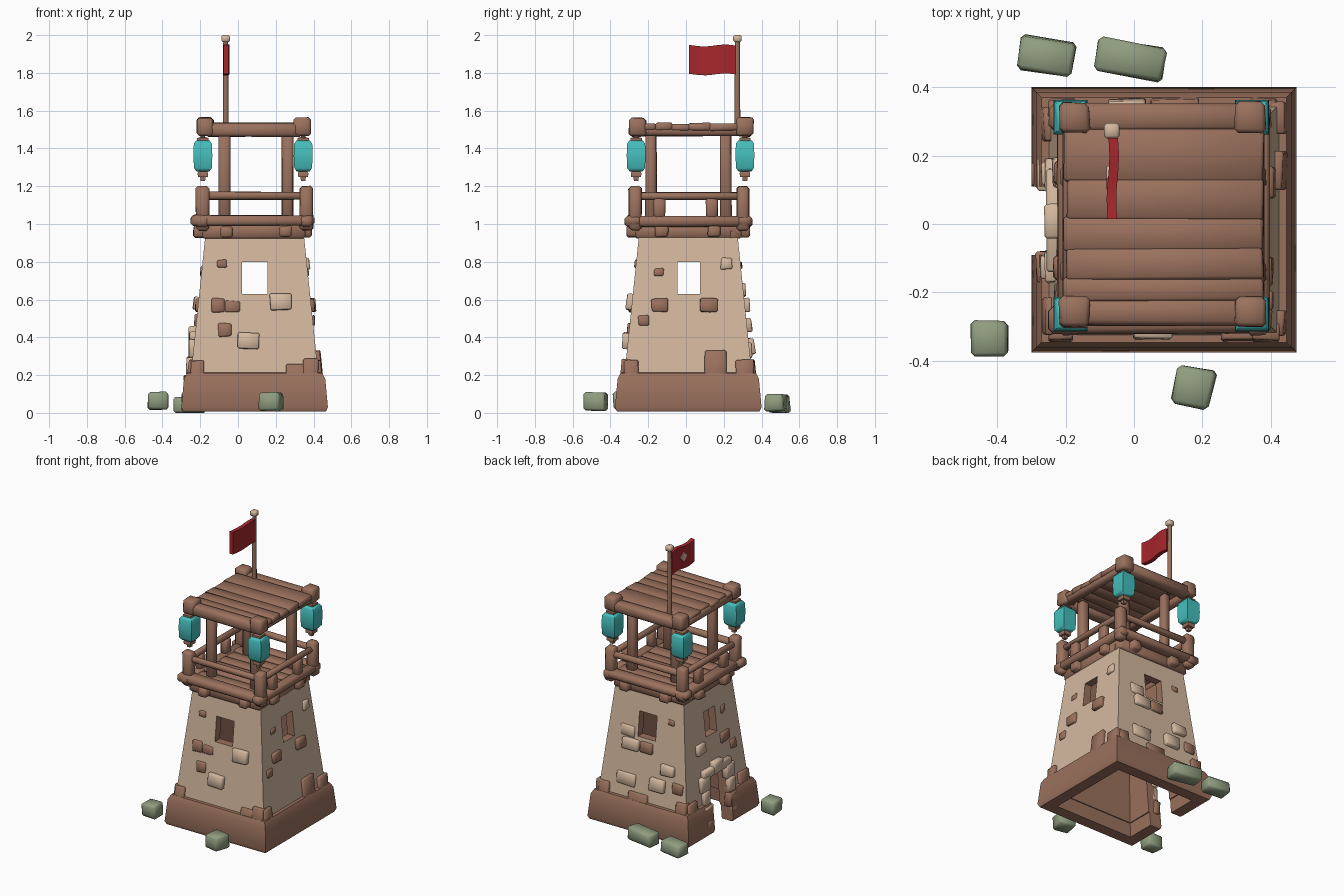
import bpy, bmesh, math, random
from mathutils import Matrix, Vector

random.seed(4)
CX, CY = 0.088, 0.012          # tower axis


def mat(name, rgb):
    m = bpy.data.materials.new(name)
    m.diffuse_color = (*rgb, 1)
    return m


WOOD = mat("brown wood", (0.325, 0.165, 0.11))
PLASTER = mat("tan plaster", (0.66, 0.48, 0.345))
GLASS = mat("turquoise glass", (0.06, 0.52, 0.51))
CLOTH = mat("red cloth", (0.38, 0.02, 0.025))
ROCK = mat("sage rock", (0.28, 0.34, 0.215))


def finish(name, bm, mats):
    bmesh.ops.recalc_face_normals(bm, faces=bm.faces)
    me = bpy.data.meshes.new(name)
    bm.to_mesh(me)
    bm.free()
    ob = bpy.data.objects.new(name, me)
    bpy.context.collection.objects.link(ob)
    for m in mats:
        me.materials.append(m)
    me.shade_smooth()
    me.set_sharp_from_angle(angle=math.radians(55))
    return ob


def block(name, lo, hi, m, bevel=0.01, jit=0.004, matrix=None):
    """Slightly crooked bevelled box between two corners."""
    bm = bmesh.new()
    bmesh.ops.create_cube(bm, size=1)
    for v in bm.verts:
        v.co = Vector([(lo[i] + hi[i]) / 2 + v.co[i] * (hi[i] - lo[i]) +
                       random.uniform(-jit, jit) for i in range(3)])
    if bevel:
        bmesh.ops.bevel(bm, geom=list(bm.edges), offset=bevel, segments=1, affect='EDGES')
    if matrix:
        bm.transform(matrix)
    return finish(name, bm, [m])


def square_loops(bm, levels, c):
    return [[bm.verts.new((c[0] + sx * h, c[1] + sy * h, z))
             for sx, sy in ((-1, -1), (1, -1), (1, 1), (-1, 1))] for h, z in levels]


def rings(name, levels, m, c):
    """Square loops (half size, z) joined into a closed solid."""
    bm = bmesh.new()
    loops = square_loops(bm, levels, c)
    for a, b in zip(loops, loops[1:]):
        for i in range(4):
            bm.faces.new((a[i], a[(i + 1) % 4], b[(i + 1) % 4], b[i]))
    bm.faces.new(loops[0])
    bm.faces.new(loops[-1])
    return finish(name, bm, [m])


def half(z):
    """Half width of the plaster wall at height z."""
    return 0.338 - 0.075 * (z - 0.2) / 0.72


def shell(name, outer, inner, mats):
    """Hollow tapered square wall: outer faces slot 0, inner faces slot 1."""
    bm = bmesh.new()
    lv = outer + inner[::-1]
    loops = square_loops(bm, lv, (CX, CY))
    for k in range(len(lv)):
        a, b = loops[k], loops[(k + 1) % len(lv)]
        for i in range(4):
            f = bm.faces.new((a[i], a[(i + 1) % 4], b[(i + 1) % 4], b[i]))
            f.material_index = 0 if k < len(outer) - 1 else 1
    return finish(name, bm, mats)


def cut(ob, lo, hi):
    """Cut a box opening with wooden reveals."""
    c = block("cutter", lo, hi, PLASTER, 0, 0)
    c.hide_render = True
    c.data.materials.append(WOOD)
    for p in c.data.polygons:
        p.material_index = 1
    md = ob.modifiers.new("opening", 'BOOLEAN')
    md.operation, md.solver, md.object = 'DIFFERENCE', 'EXACT', c
    bpy.context.view_layer.objects.active = ob
    bpy.ops.object.modifier_apply(modifier=md.name)
    bpy.data.objects.remove(c)
    ob.data.set_sharp_from_angle(angle=math.radians(30))


# Tower walls and plinth, hollow, with windows and a doorway on the left side
wall = shell("tower_wall", [(half(0.1), 0.1), (half(0.5), 0.5), (half(0.95), 0.95)],
             [(0.285, 0.1), (0.21, 0.95)], [PLASTER, WOOD])
plinth = shell("plinth", [(0.378, 0.008), (0.388, 0.03), (0.374, 0.18), (0.358, 0.212), (0.325, 0.214)],
               [(0.30, 0.008), (0.283, 0.20)], [WOOD, WOOD])
cut(wall, (0.02, -1, 0.63), (0.155, 1, 0.80))
cut(wall, (-1, -0.045, 0.63), (1, 0.075, 0.80))
for ob in (wall, plinth):
    cut(ob, (-1, -0.09, -0.1), (-0.05, 0.11, 0.37))


# Stones set in the walls; face 0 front, 1 right, 2 back, 3 left
def stone(name, face, u, z, w, h, m, proud):
    off = (CX, CY, -CX, -CY)[face]
    mx = (Matrix.Translation((CX, CY, 0)) @ Matrix.Rotation(face * math.pi / 2, 4, 'Z')
          @ Matrix.Translation((u - off, -half(z), z)) @ Matrix.Rotation(-0.10, 4, 'X'))
    block(name, (-w / 2, -proud, -h / 2), (w / 2, 0.03, h / 2), m, 0.006, 0.004, mx)


W, P = WOOD, PLASTER
for i, s in enumerate([
        (0, -0.085, 0.79, 0.05, 0.04, W, 0.006), (0, -0.105, 0.57, 0.07, 0.07, W, 0.014),
        (0, -0.03, 0.565, 0.08, 0.06, W, 0.006), (0, 0.225, 0.587, 0.11, 0.085, P, 0.03),
        (0, -0.068, 0.44, 0.07, 0.07, W, 0.012), (0, 0.055, 0.38, 0.11, 0.085, P, 0.03),
        (1, -0.145, 0.745, 0.05, 0.04, W, 0.006), (1, -0.14, 0.57, 0.085, 0.07, W, 0.015),
        (1, -0.225, 0.487, 0.055, 0.055, W, 0.012), (1, 0.12, 0.57, 0.09, 0.075, W, 0.025),
        (1, 0.215, 0.79, 0.06, 0.06, P, 0.015),
        (2, 0.09, 0.78, 0.05, 0.04, W, 0.006), (2, -0.2, 0.57, 0.12, 0.07, P, 0.025),
        (2, -0.08, 0.57, 0.09, 0.07, W, 0.02), (2, 0.09, 0.465, 0.10, 0.07, P, 0.025),
        (2, 0.02, 0.35, 0.11, 0.08, P, 0.03), (2, 0.17, 0.36, 0.08, 0.07, W, 0.012),
        (2, -0.22, 0.33, 0.14, 0.08, P, 0.012), (2, -0.23, 0.65, 0.10, 0.07, P, 0.012),
        (3, 0.13, 0.75, 0.05, 0.05, W, 0.006), (3, -0.15, 0.58, 0.09, 0.07, P, 0.025),
        (3, 0.12, 0.57, 0.09, 0.07, W, 0.015), (3, 0.2, 0.49, 0.06, 0.06, W, 0.012)]):
    stone("wall_stone_%d" % i, *s)

# Taller plinth stones standing against the walls
for i, (f, u, w, top) in enumerate([
        (0, 0.32, 0.13, 0.255), (0, 0.385, 0.08, 0.285), (0, -0.215, 0.07, 0.275),
        (1, 0.155, 0.11, 0.33), (1, -0.29, 0.07, 0.28), (1, 0.31, 0.09, 0.28),
        (2, 0.21, 0.08, 0.28), (2, -0.12, 0.14, 0.26), (2, -0.38, 0.08, 0.28),
        (3, -0.29, 0.10, 0.27), (3, 0.27, 0.11, 0.28)]):
    stone("plinth_stone_%d" % i, f, u, (0.14 + top) / 2, w, top - 0.14, W, 0.02)

# Thin facing stones round the doorway
for s in (-1, 1):
    for k in range(4):
        y, o = 0.01 + s * 0.135, 0.012 * (k % 2)
        x = -0.297 + 0.012 * k
        block("door_jamb_stone", (x, y - 0.034 - o, 0.01 + 0.095 * k), (x + 0.045, y + 0.034 + o, 0.105 + 0.095 * k),
              W if k == 0 or (s < 0 and k == 1) else P, 0.006)
block("door_lintel", (-0.255, -0.14, 0.37), (-0.2, 0.16, 0.43), P, 0.008)
block("door_keystone", (-0.26, -0.04, 0.37), (-0.2, 0.06, 0.46), P, 0.008)

# Platform: supporting beams, joists, edge beams and floor planks
XL, XR, YF, YB = -0.188, 0.362, -0.27, 0.302       # corner post centres
for y in (-0.235, 0.262):
    block("support_beam", (-0.19, y - 0.035, 0.925), (0.355, y + 0.035, 0.995), W)
for x in (-0.155, 0.32):
    block("support_beam", (x - 0.035, -0.26, 0.925), (x + 0.035, 0.29, 0.995), W)
for x in (-0.06, 0.25):
    block("joist", (x - 0.035, -0.315, 0.93), (x + 0.035, 0.34, 0.99), W)
for y in (-0.13, 0.15):
    block("joist", (-0.235, y - 0.035, 0.93), (0.39, y + 0.035, 0.99), W)
for y in (YF - 0.01, YB + 0.01):
    block("edge_beam", (-0.25, y - 0.04, 0.99), (0.402, y + 0.04, 1.047), W, 0.015)
for x in (XL, XR):
    block("edge_beam", (x - 0.036, -0.325, 0.985), (x + 0.036, 0.352, 1.042), W, 0.015)
for i in range(6):
    y = -0.235 + i * 0.084
    block("floor_plank", (-0.17, y, 0.99), (0.34, y + 0.084, 1.03 + 0.006 * (i % 2)), W, 0.008)

# Railing
for x in (XL, XR):
    for y in (YF, YB):
        block("railing_post", (x - 0.035, y - 0.035, 0.965), (x + 0.035, y + 0.035, 1.20), W, 0.014)
    block("side_rail", (x - 0.02, YF, 1.128), (x + 0.02, YB, 1.168), W, 0.012)
    for y in (-0.14, 0.137):
        block("railing_stub", (x - 0.025, y - 0.03, 1.03), (x + 0.025, y + 0.03, 1.135), W, 0.01)
for y in (YF, YB):
    block("cross_rail", (XL, y - 0.02, 1.13), (XR, y + 0.02, 1.17), W, 0.012)

# Roof posts, beams, corner blocks and planks
for x in (-0.072, 0.262):
    for y in (-0.185, 0.212):
        block("roof_post", (x - 0.029, y - 0.029, 1.0), (x + 0.029, y + 0.029, 1.49), W, 0.012)
RX, RY = (-0.175, 0.34), (-0.257, 0.312)
for y in RY:
    block("roof_beam", (RX[0], y - 0.04, 1.463), (RX[1], y + 0.04, 1.532), W, 0.015)
for x in RX:
    block("roof_beam", (x - 0.032, RY[0], 1.465), (x + 0.032, RY[1], 1.525), W, 0.015)
for x in RX:
    for y in RY:
        block("roof_corner_block", (x - 0.045, y - 0.045, 1.468), (x + 0.045, y + 0.045, 1.563), W, 0.012)
for i, (a, b) in enumerate([(-0.225, -0.155), (-0.163, -0.07), (-0.078, 0.02), (0.012, 0.13), (0.122, 0.28)]):
    block("roof_plank", (-0.205 + 0.01 * (i % 2), a, 1.495), (0.378, b, 1.53 + 0.006 * (i % 2)), W, 0.008)

# Hanging lanterns under the roof corners
for x in (-0.186, 0.345):
    for y in (-0.264, 0.312):
        c = (x, y)
        rings("lantern_cap", [(0.03, 1.435), (0.03, 1.455), (0.012, 1.46), (0.012, 1.48)], W, c)
        rings("lantern_glass", [(0.034, 1.278), (0.047, 1.296), (0.05, 1.36), (0.048, 1.425), (0.036, 1.442)],
              GLASS, c)
        rings("lantern_foot", [(0.012, 1.228), (0.014, 1.248), (0.026, 1.25), (0.028, 1.268), (0.022, 1.28)], W, c)

# Flagpole with finial
bm = bmesh.new()
bmesh.ops.create_cone(bm, cap_ends=True, segments=8, radius1=0.016, radius2=0.013, depth=0.5,
                      matrix=Matrix.Translation((-0.065, 0.272, 1.725)))
finish("flagpole", bm, [W])
block("flagpole_finial", (-0.088, 0.25, 1.963), (-0.042, 0.295, 2.0), P, 0.008, 0)

# Waving flag and its small emblem
N = 8
bm = bmesh.new()
cols = []
for i in range(N + 1):
    t = i / N
    x = -0.062 + 0.004 * math.sin(t * 6.0)
    y, dz = 0.262 - 0.247 * t, 0.005 * math.sin(t * 7)
    cols.append([bm.verts.new((x + dx, y, z + dz))
                 for dx, z in ((-0.014, 1.792), (0.014, 1.792), (0.014, 1.945), (-0.014, 1.945))])
for a, b in zip(cols, cols[1:]):
    for i in range(4):
        bm.faces.new((a[i], a[(i + 1) % 4], b[(i + 1) % 4], b[i]))
bm.faces.new(cols[0])
bm.faces.new(cols[-1])
finish("flag", bm, [CLOTH])
block("flag_emblem", (-0.004, -0.024, -0.024), (0.004, 0.024, 0.024), P, 0, 0,
      Matrix.Translation((-0.076, 0.135, 1.87)) @ Matrix.Rotation(math.pi / 4, 4, 'X'))

# Loose rocks around the tower
for i, (x, y, z, sx, sy, sz, a) in enumerate([
        (-0.425, -0.335, 0.066, 0.11, 0.10, 0.095, 0), (0.175, -0.478, 0.06, 0.115, 0.115, 0.10, -0.22),
        (-0.255, 0.492, 0.042, 0.16, 0.10, 0.08, -0.15), (-0.012, 0.482, 0.052, 0.20, 0.10, 0.09, -0.17)]):
    block("loose_rock_%d" % i, (-sx / 2, -sy / 2, -sz / 2), (sx / 2, sy / 2, sz / 2), ROCK,
          0.012, 0.005, Matrix.Translation((x, y, z)) @ Matrix.Rotation(a, 4, 'Z'))
